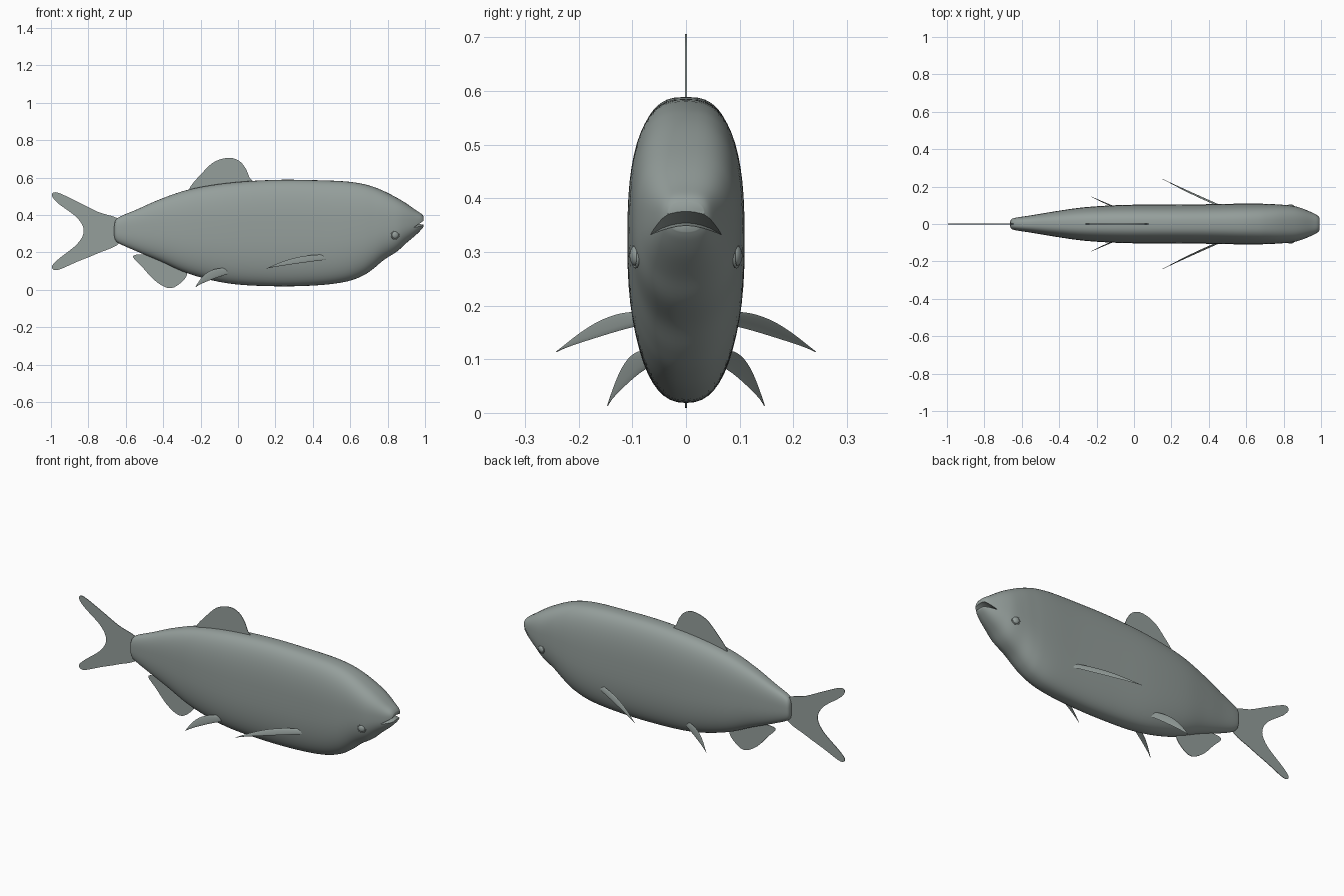
import bpy
import bmesh
from math import cos, sin, pi, radians, copysign
from mathutils import Vector, Matrix

cube = bpy.data.objects.get("Cube")
if cube:
    bpy.data.objects.remove(cube)

skin = bpy.data.materials.new("grey_green_skin")
skin.use_nodes = True
COLOUR = (0.30, 0.345, 0.33, 1)
skin.diffuse_color = COLOUR
skin.node_tree.nodes["Principled BSDF"].inputs["Base Color"].default_value = COLOUR


def make(name, bm):
    bmesh.ops.recalc_face_normals(bm, faces=bm.faces[:])
    mesh = bpy.data.meshes.new(name)
    bm.to_mesh(mesh)
    bm.free()
    mesh.materials.append(skin)
    ob = bpy.data.objects.new(name, mesh)
    bpy.context.collection.objects.link(ob)
    return ob


def smooth(ob, angle=40):
    bpy.ops.object.select_all(action="DESELECT")
    ob.select_set(True)
    bpy.context.view_layer.objects.active = ob
    bpy.ops.object.shade_smooth_by_angle(angle=radians(angle))


def spline(points, steps, closed=False):
    """Catmull-Rom curve through points of any dimension."""
    n, out = len(points), []
    for i in range(n if closed else n - 1):
        ids = [i - 1, i, i + 1, i + 2]
        p = [points[k % n] if closed else points[max(0, min(n - 1, k))] for k in ids]
        for s in range(steps):
            t = s / steps
            out.append([0.5 * (2 * b + (c - a) * t + (2 * a - 5 * b + 4 * c - d) * t ** 2
                               + (3 * b - a - 3 * c + d) * t ** 3)
                        for a, b, c, d in zip(*p)])
    if not closed:
        out.append(list(points[-1]))
    return out


def loft(rings):
    bm = bmesh.new()
    loops = [[bm.verts.new(v) for v in ring] for ring in rings]
    n = len(loops[0])
    for a, b in zip(loops, loops[1:]):
        for i in range(n):
            j = (i + 1) % n
            bm.faces.new((a[i], a[j], b[j], b[i]))
    bm.faces.new(loops[0])
    bm.faces.new(loops[-1])
    return bm


# Body: x, top, bottom, half width
stations = [
    (-.662, .34, .29, .012), (-.655, .37, .265, .026), (-.63, .392, .245, .034),
    (-.54, .43, .205, .048), (-.42, .483, .155, .068), (-.26, .537, .085, .09),
    (-.05, .572, .034, .102), (.2, .588, .019, .104), (.42, .586, .024, .106),
    (.57, .58, .042, .109), (.66, .568, .072, .109), (.72, .552, .11, .107),
    (.78, .528, .16, .104), (.85, .492, .205, .097), (.9, .462, .25, .083),
    (.95, .427, .292, .062), (.98, .407, .322, .046), (.992, .393, .338, .034)]


def section(x, top, bottom, half, count=56):
    mid, high = (top + bottom) / 2, (top - bottom) / 2
    ring = []
    for i in range(count):
        c, s = cos(2 * pi * i / count), sin(2 * pi * i / count)
        power = 2 / (2.8 if s > 0 else 2.4)
        ring.append((x, copysign(abs(c) ** power, c) * half,
                     mid + copysign(abs(s) ** power, s) * high))
    return ring


body = make("body", loft([section(*st) for st in spline(stations, 5)]))

# Mouth: an arched wedge cut into the snout
wedge = []
for k in range(17):
    y = -.12 + .015 * k
    z = .354 - 5 * y * y
    wedge.append([(.935, y, z), (1.03, y, z + .036), (1.03, y, z - .008)])
cutter = make("mouth_cutter", loft(wedge))
cutter.hide_render = True
cut = body.modifiers.new("mouth", "BOOLEAN")
cut.operation, cut.object, cut.solver = "DIFFERENCE", cutter, "EXACT"
bpy.context.view_layer.objects.active = body
bpy.ops.object.modifier_apply(modifier=cut.name)
bpy.data.objects.remove(cutter)
smooth(body)


# Upright fins: flat outlines on the centre plane
def flat_fin(name, outline):
    bm = bmesh.new()
    bm.faces.new([bm.verts.new((x, 0, z)) for x, z in spline(outline, 5, True)])
    ob = make(name, bm)
    solid = ob.modifiers.new("thickness", "SOLIDIFY")
    solid.thickness, solid.offset = .003, 0


flat_fin("dorsal_fin", [
    (-.26, .54), (-.185, .632), (-.125, .685), (-.05, .706), (.005, .69),
    (.04, .65), (.062, .6), (.08, .565), (-.05, .54), (-.2, .53)])
flat_fin("tail_fin", [
    (-.63, .37), (-.75, .417), (-.86, .472), (-.965, .52), (-.995, .508), (-.965, .465),
    (-.86, .385), (-.825, .315), (-.86, .245), (-.965, .16), (-.995, .122), (-.965, .106),
    (-.86, .15), (-.75, .195), (-.63, .255)])
flat_fin("anal_fin", [
    (-.56, .182), (-.51, .12), (-.445, .05), (-.375, .01), (-.32, .026),
    (-.272, .085), (-.32, .14), (-.45, .185)])


# Paired fins: slender bowed blades
def blade(name, root, tip, across, bow, side):
    root, tip, across = Vector(root), Vector(tip), Vector(across)
    normal = (tip - root).cross(across).normalized()
    flip = Matrix.Diagonal((1, side, 1))
    rings = []
    for k in range(17):
        t = k / 16
        width = .5 * (.25 + .75 * sin(pi * min(1, .2 + .8 * t)) ** .7) * (1 - t ** 4 * .85)
        thick = .0035 * (1 - .7 * t)
        centre = root.lerp(tip, t) + across * bow * 4 * t * (1 - t)
        rings.append([flip @ (centre + across * width * cos(a) + normal * thick * sin(a))
                      for a in [2 * pi * i / 12 for i in range(12)]])
    smooth(make(name, loft(rings)), 60)


for side, label in ((1, "left"), (-1, "right")):
    blade(label + "_pectoral_fin", (.48, .088, .175), (.152, .241, .114),
          (-.009, -.006, .034), .35, side)
    blade(label + "_pelvic_fin", (-.06, .073, .1), (-.228, .146, .014),
          (-.022, .005, .042), .4, side)

    # Eye: flattened ball inside a thin rim
    turn = Matrix.Translation((.84, .094 * side, .293)) @ Matrix.Rotation(radians(-14 * side), 4, "Z")
    bm = bmesh.new()
    bmesh.ops.create_uvsphere(bm, u_segments=24, v_segments=16, radius=.019)
    bmesh.ops.transform(bm, matrix=turn @ Matrix.Diagonal((1, .55, 1, 1)), verts=bm.verts[:])
    smooth(make(label + "_eye", bm), 60)
    bpy.ops.mesh.primitive_torus_add(major_radius=.021, minor_radius=.003,
                                     major_segments=28, minor_segments=8)
    rim = bpy.context.object
    rim.name = label + "_eye_rim"
    rim.matrix_world = turn @ Matrix.Rotation(pi / 2, 4, "X")
    rim.data.materials.append(skin)
    smooth(rim, 60)
